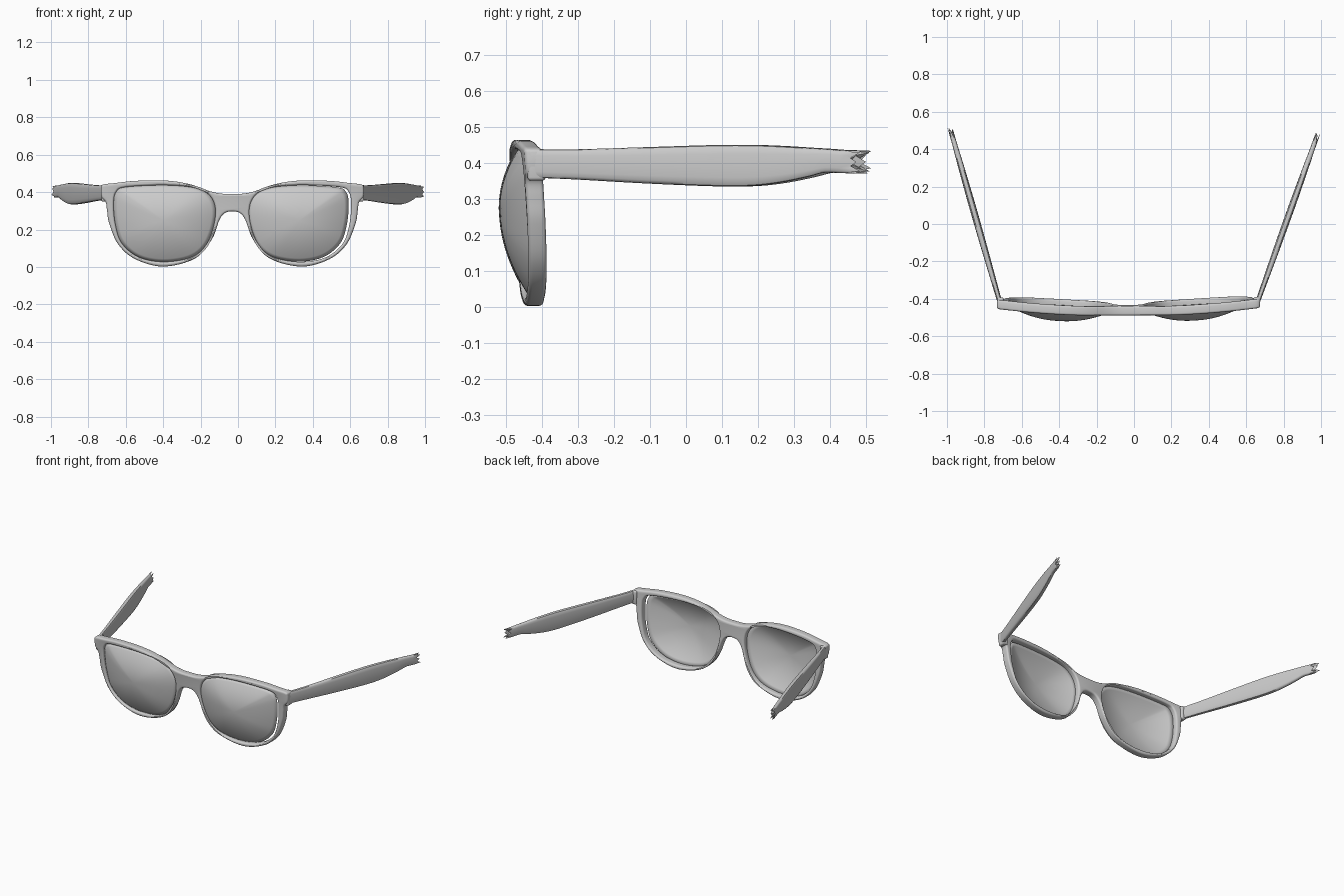
import bpy, bmesh, math
from mathutils import Vector

if "Cube" in bpy.data.objects:
    bpy.data.objects.remove(bpy.data.objects["Cube"])

CX = -0.03  # mirror line of the front frame


def smooth_path(pts, n=6, closed=True):
    """Catmull-Rom resampling of a short control list."""
    out, m = [], len(pts)
    get = lambda i: Vector(pts[i % m] if closed else pts[max(0, min(m - 1, i))])
    for i in range(m if closed else m - 1):
        a, b, c, d = (get(i + k) for k in (-1, 0, 1, 2))
        for s in range(n):
            t = s / n
            out.append(0.5 * (2 * b + (c - a) * t + (2 * a - 5 * b + 4 * c - d) * t * t
                              + (3 * b - a - 3 * c + d) * t ** 3))
    if not closed:
        out.append(Vector(pts[-1]))
    return out


def mirrored(pts):
    return [(2 * CX - x, z) for x, z in reversed(pts)]


def frame_y(x, z):
    """Gentle wrap and tilt of the front."""
    return -0.465 + 0.035 * ((x - CX) / 0.65) ** 2 + 0.03 * (0.4 - z) / 0.4 + 0.004 * x


def smooth(obj, angle=40):
    bpy.ops.object.select_all(action='DESELECT')
    obj.select_set(True)
    bpy.context.view_layer.objects.active = obj
    bpy.ops.object.shade_smooth_by_angle(angle=math.radians(angle))


def add_mesh(name, bm, angle=40):
    bmesh.ops.recalc_face_normals(bm, faces=bm.faces)
    me = bpy.data.meshes.new(name)
    bm.to_mesh(me)
    bm.free()
    obj = bpy.data.objects.new(name, me)
    bpy.context.collection.objects.link(obj)
    smooth(obj, angle)
    return obj


half_outline = [(CX, .39), (-.09, .392), (-.15, .405), (-.26, .443), (-.39, .462), (-.55, .46),
                (-.66, .448), (-.722, .44), (-.733, .42), (-.73, .375), (-.707, .345), (-.70, .30),
                (-.688, .23), (-.64, .12), (-.55, .042), (-.40, .002), (-.23, .045),
                (-.14, .147), (-.10, .25), (-.07, .288)]
opening = [(-.665, .335), (-.652, .40), (-.60, .427), (-.39, .437), (-.23, .422), (-.15, .38),
           (-.12, .305), (-.135, .20), (-.18, .105), (-.26, .048), (-.40, .027), (-.53, .052),
           (-.62, .125), (-.655, .225)]

# Front frame: filled outline with two openings, rounded edges, then wrapped
outline = half_outline + [(CX, .297)] + mirrored(half_outline[1:])
curve = bpy.data.curves.new("front_frame", 'CURVE')
curve.dimensions = '2D'
curve.fill_mode = 'BOTH'
curve.extrude, curve.bevel_depth, curve.bevel_resolution = 0.014, 0.011, 3
curve.offset = -0.011
for loop in (outline, opening, mirrored(opening)):
    pts = smooth_path(loop)
    sp = curve.splines.new('POLY')
    sp.points.add(len(pts) - 1)
    for p, q in zip(sp.points, pts):
        p.co = (q[0], q[1], 0, 1)
    sp.use_cyclic_u = True
frame = bpy.data.objects.new("front_frame", curve)
bpy.context.collection.objects.link(frame)
bpy.ops.object.select_all(action='DESELECT')
frame.select_set(True)
bpy.context.view_layer.objects.active = frame
bpy.ops.object.convert(target='MESH')
frame = bpy.context.view_layer.objects.active
bm = bmesh.new()
bm.from_mesh(frame.data)
bmesh.ops.remove_doubles(bm, verts=bm.verts, dist=1e-5)
for v in bm.verts:
    x, z, t = v.co
    v.co = (x, frame_y(x, z) - t, z)
bm.to_mesh(frame.data)
bm.free()
smooth(frame)


# Domed lenses, the right one sitting slightly loose in its rim
def lens(name, loop, scale, shift):
    pts = smooth_path(loop, 5)
    c = sum(pts, Vector((0, 0))) / len(pts)
    bm, rings = bmesh.new(), []
    place = lambda p, s: bm.verts.new((p.x + shift, frame_y(p.x, p.y) - 0.010 - 0.064 * (1 - s * s), p.y))
    for k in range(1, 13):
        s = k / 12
        rings.append([place(c + (p - c) * s * scale, s) for p in pts])
    mid, n = place(c, 0), len(pts)
    for i in range(n):
        j = (i + 1) % n
        bm.faces.new((mid, rings[0][i], rings[0][j]))
        for a, b in zip(rings, rings[1:]):
            bm.faces.new((a[i], b[i], b[j], a[j]))
    obj = add_mesh(name, bm)
    mod = obj.modifiers.new("thickness", 'SOLIDIFY')
    mod.thickness = 0.005


lens("left_lens", opening, 1.01, 0)
lens("right_lens", mirrored(opening), 0.995, -0.012)


# Temple arms: lofted rounded section ending in a jagged break
def temple(name, x0, x1, y1):
    stations = [(-.42, .358, .437, .026), (-.3, .353, .437, .030), (-.1, .342, .443, .036),
                (.1, .334, .449, .038), (.2, .335, .449, .036), (.28, .344, .446, .034),
                (.36, .36, .441, .031), (.41, .372, .438, .028), (.46, .37, .434, .027)]
    jag = [.04, .01, .05, .0, .035, .055, .005, .04, .02, .055, .0, .03, .045, .01, .05, .015]
    bm, rings, n = bmesh.new(), [], 16
    path = smooth_path(stations, 4, closed=False)
    for k, (y, zb, zt, w) in enumerate(path):
        ring = []
        for i in range(n):
            a = 2 * math.pi * i / n
            ca, sa = math.cos(a), math.sin(a)
            yy = y + (jag[i] if k == len(path) - 1 else 0)
            yy = -.42 + (yy + .42) * (y1 + .42) / (.515 + .42)
            u = (yy + .42) / (y1 + .42)
            px = math.copysign(abs(ca) ** .6, ca) * w / 2
            pz = math.copysign(abs(sa) ** .6, sa) * (zt - zb) / 2
            ring.append(bm.verts.new((x0 + (x1 - x0) * u + px, yy, (zb + zt) / 2 + pz)))
        rings.append(ring)
    for a, b in zip(rings, rings[1:]):
        for i in range(n):
            j = (i + 1) % n
            bm.faces.new((a[i], a[j], b[j], b[i]))
    bm.faces.new(rings[0])
    last = rings[-1]
    core = sum((v.co for v in last), Vector()) / n
    core.y -= 0.025
    tip = bm.verts.new(core)
    for i in range(n):
        bm.faces.new((last[i], last[(i + 1) % n], tip))
    add_mesh(name, bm, 45)


temple("left_temple", -.717, -.984, .515)
temple("right_temple", .66, .985, .488)

# Hinge blocks joining the frame corners to the temples
for name, x, y in (("left_hinge", -.714, -.418), ("right_hinge", .656, -.415)):
    bm = bmesh.new()
    bmesh.ops.create_cube(bm, size=1)
    for v in bm.verts:
        v.co = (x + v.co.x * .034, y + v.co.y * .05, .394 + v.co.z * .088)
    bmesh.ops.bevel(bm, geom=bm.edges[:], offset=.009, segments=3, profile=.5, affect='EDGES')
    add_mesh(name, bm)
